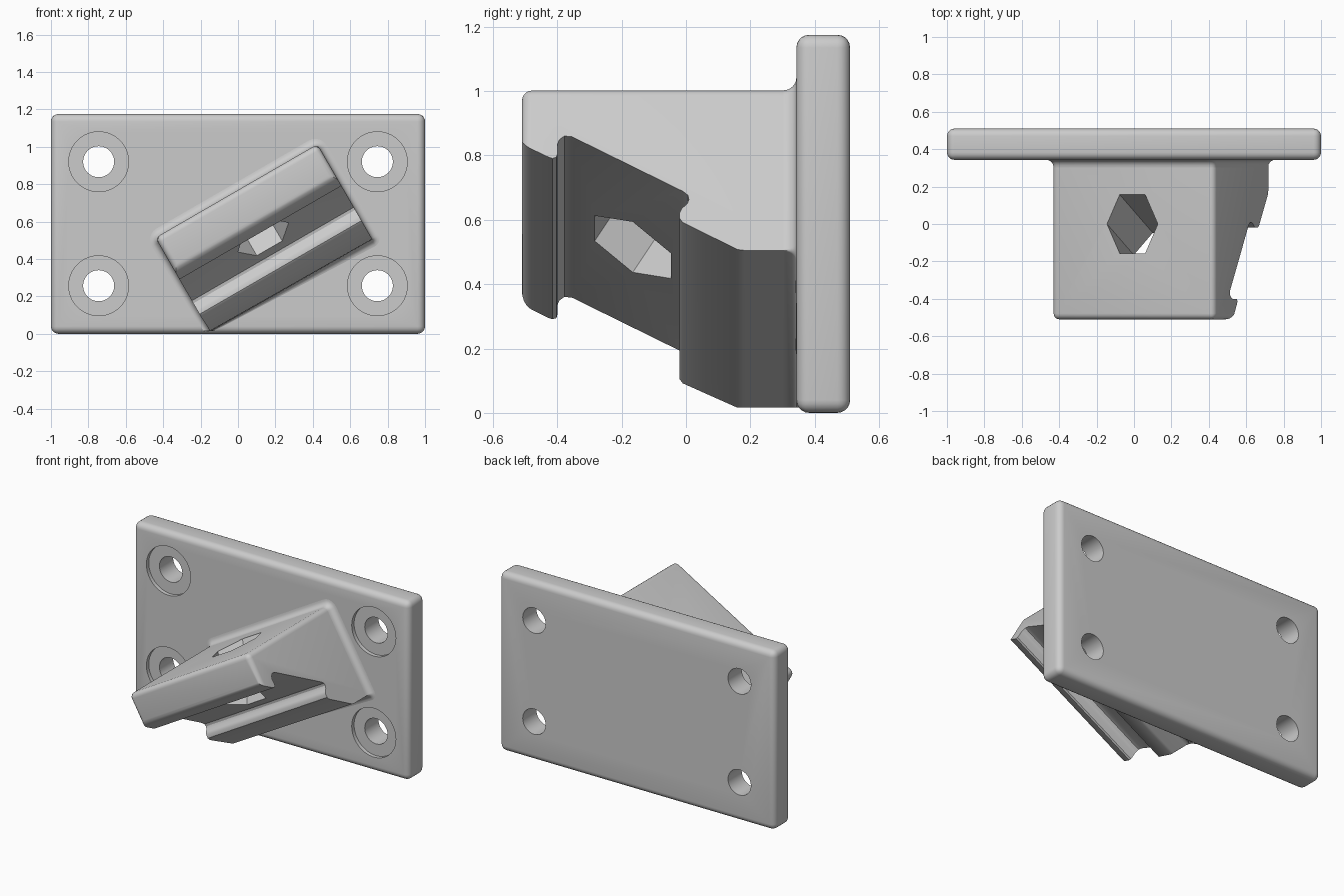
import bpy, bmesh
from math import sin, cos, pi, radians
from mathutils import Vector, Matrix

if "Cube" in bpy.data.objects:
    bpy.data.objects.remove(bpy.data.objects["Cube"])

TILT = radians(30)
CX, CZ = 0.135, 0.515
HALF, TOP, BOTTOM = 0.5, 0.287, -0.30
FRONT = 0.343                      # front face of the plate


def place(u, y, v):
    """Tilted block coordinates to world, kept above the plate's lower edge."""
    return Vector((CX + u * cos(TILT) - v * sin(TILT), y,
                   max(0.016, CZ + u * sin(TILT) + v * cos(TILT))))


def make(name, bm):
    bmesh.ops.recalc_face_normals(bm, faces=bm.faces)
    me = bpy.data.meshes.new(name)
    bm.to_mesh(me)
    bm.free()
    ob = bpy.data.objects.new(name, me)
    bpy.context.collection.objects.link(ob)
    return ob


def cylinder(name, radius, depth, matrix, sides):
    bm = bmesh.new()
    bmesh.ops.create_cone(bm, cap_ends=True, segments=sides, radius1=radius,
                          radius2=radius, depth=depth, matrix=matrix)
    return make(name, bm)


def cut(ob, cutter):
    m = ob.modifiers.new("cut", 'BOOLEAN')
    m.operation, m.solver, m.object = 'DIFFERENCE', 'EXACT', cutter
    bpy.context.view_layer.objects.active = ob
    bpy.ops.object.modifier_apply(modifier=m.name)
    bpy.data.objects.remove(cutter)


def smooth(ob):
    bpy.ops.object.select_all(action='DESELECT')
    ob.select_set(True)
    bpy.context.view_layer.objects.active = ob
    bpy.ops.object.shade_smooth_by_angle(angle=radians(28))


# mounting plate with rounded edges
bm = bmesh.new()
bmesh.ops.create_cube(bm, size=1)
bmesh.ops.scale(bm, verts=bm.verts, vec=(2, 0.51 - FRONT, 1.175))
bmesh.ops.translate(bm, verts=bm.verts, vec=(0, (0.51 + FRONT) / 2, 1.175 / 2))
bmesh.ops.bevel(bm, geom=bm.edges[:], offset=0.04, segments=5, profile=0.5,
                affect='EDGES')
plate = make("mounting_plate", bm)

# screw holes with shallow counterbores
turn = Matrix.Rotation(pi / 2, 4, 'X')
for x in (-0.745, 0.745):
    for z in (0.257, 0.92):
        cut(plate, cylinder("hole", 0.083, 1,
                            Matrix.Translation((x, 0.42, z)) @ turn, 48))
        cut(plate, cylinder("counterbore", 0.16, 0.2,
                            Matrix.Translation((x, FRONT - 0.075, z)) @ turn, 64))
smooth(plate)

# tilted block: side profile (y, v) extruded along u
profile = [(0.355, TOP), (-0.51, TOP), (-0.51, 0.08), (-0.43, 0.036),
           (-0.415, 0.03), (-0.403, 0.034), (-0.40, 0.045), (-0.40, 0.08),
           (-0.393, 0.098), (-0.378, 0.11), (-0.355, 0.108),
           (-0.01, -0.088), (0.006, -0.102), (0.009, -0.118), (0.003, -0.134),
           (-0.012, -0.148), (-0.02, -0.165), (-0.02, -0.185),
           (-0.01, -0.20), (0.16, -0.297), (0.18, BOTTOM), (0.355, BOTTOM)]
bm = bmesh.new()
ends = [[bm.verts.new((u, y, v)) for y, v in profile] for u in (-HALF, HALF)]
n = len(profile)
for loop in ends:
    bm.faces.new(loop)
for i in range(n):
    j = (i + 1) % n
    bm.faces.new((ends[0][i], ends[0][j], ends[1][j], ends[1][i]))
bmesh.ops.recalc_face_normals(bm, faces=bm.faces)
# round the front edges and the two upper end edges
rounded = [e for e in bm.edges
           if all(abs(w.co.y + 0.51) < 1e-4 for w in e.verts)
           or (all(abs(w.co.z - TOP) < 1e-4 for w in e.verts)
               and abs(e.verts[0].co.x - e.verts[1].co.x) < 1e-4)]
bmesh.ops.bevel(bm, geom=rounded, offset=0.032, segments=5, profile=0.5,
                affect='EDGES')
for w in bm.verts:
    w.co = place(*w.co)
block = make("angled_block", bm)

# hexagonal hole square to the sloping groove
axis = Vector((0, 0.5, 0.866))
across = Vector((0, 0.866, -0.5))
bm = bmesh.new()
rings = []
for t in (-0.7, 0.4):
    ring = []
    for k in range(6):
        a = k * pi / 3
        p = Vector((0.157 * cos(a), 0, TOP)) + across * 0.157 * sin(a) + axis * t
        ring.append(bm.verts.new(place(*p)))
    rings.append(ring)
    bm.faces.new(ring)
for k in range(6):
    j = (k + 1) % 6
    bm.faces.new((rings[0][k], rings[0][j], rings[1][j], rings[1][k]))
cut(block, make("hex_cutter", bm))
smooth(block)

# concave fillet where the block meets the plate
bm = bmesh.new()
R, C, MID = 0.04, 0.03, (TOP + BOTTOM) / 2
HV = (TOP - BOTTOM) / 2
rings = []
for s in range(7):
    a = s / 6 * pi / 2
    off, y = R * (1 - cos(a)), FRONT - R * (1 - sin(a))
    ring = []
    for q, (su, sv) in enumerate(((1, 1), (-1, 1), (-1, -1), (1, -1))):
        for k in range(6):
            b = (q + k / 5) * pi / 2
            c = C if sv > 0 else 0.004
            ring.append(bm.verts.new(place(su * (HALF - c) + (c + off) * cos(b), y,
                                           MID + sv * (HV - c) + (c + off) * sin(b))))
    rings.append(ring)
for r0, r1 in zip(rings, rings[1:]):
    for i in range(len(r0)):
        j = (i + 1) % len(r0)
        bm.faces.new((r0[i], r0[j], r1[j], r1[i]))
smooth(make("block_fillet", bm))
